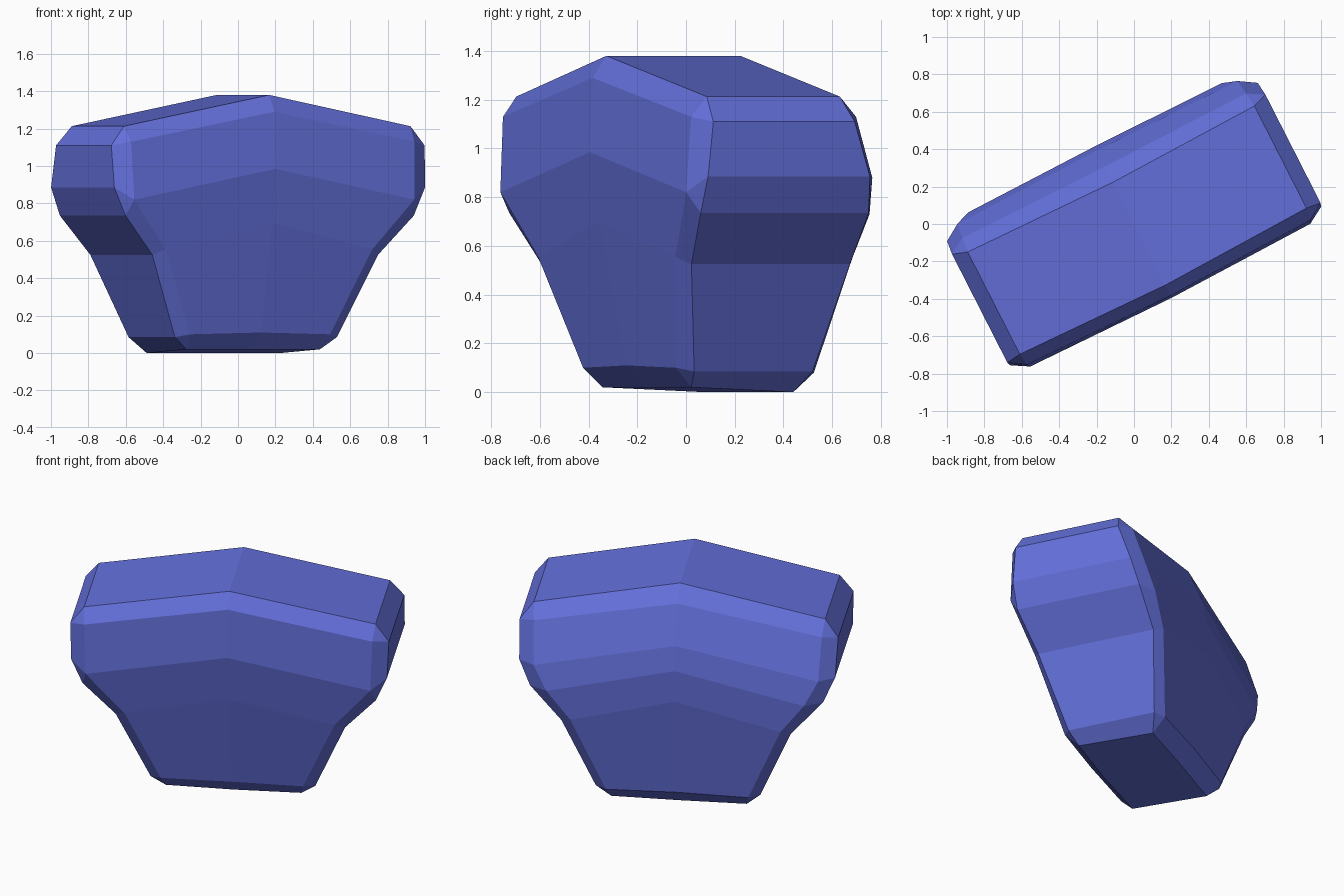
import bpy, bmesh, math
from mathutils import Matrix

if "Cube" in bpy.data.objects:
    bpy.data.objects.remove(bpy.data.objects["Cube"])

# Half-profile rows from bottom to top:
# end edge (half length, z, front depth, back depth),
# front face corner (half length, z, depth), front ridge (z, depth),
# back face corner (half length, z, depth), back ridge (z, depth)
ROWS = [
    ((.486, .085, -.21, .335), (.42, .10, -.26), (.11, -.275), (.42, .08, .375), (.09, .38)),
    ((.677, .525, -.32, .41), (.62, .555, -.365), (.70, -.40), (.62, .55, .45), (.71, .46)),
    ((.865, .735, -.373, .40), (.84, .82, -.427), (.985, -.443), (.76, .73, .458), (.91, .465)),
    ((.932, .885, -.373, .372), (.84, .82, -.427), (.985, -.443), (.84, .88, .43), (1.06, .44)),
    ((.94, 1.11, -.353, .298), (.85, 1.13, -.41), (1.29, -.43), (.85, 1.13, .35), (1.29, .345)),
]


def row_points(row):
    """Ring of ten points around the block, mirrored left to right."""
    (eu, ez, ef, eb), (fu, fz, fv), (fmz, fmv), (bu, bz, bv), (bmz, bmv) = row
    return [(-eu, ef, ez), (-fu, fv, fz), (0, fmv, fmz), (fu, fv, fz), (eu, ef, ez),
            (eu, eb, ez), (bu, bv, bz), (0, bmv, bmz), (-bu, bv, bz), (-eu, eb, ez)]


def cap_row(u, zf, zb, vf, vb, mid_zf, mid_zb, mid_vf, mid_vb):
    """Cap ring where the end and face corners meet in one point."""
    f, b = (u, vf, zf), (u, vb, zb)
    fl, bl = (-u, vf, zf), (-u, vb, zb)
    return [fl, fl, (0, mid_vf, mid_zf), f, f, b, b, (0, mid_vb, mid_zb), bl, bl]


rings = [cap_row(.40, .02, 0, -.18, .29, .02, 0, -.19, .295)]
rings += [row_points(r) for r in ROWS]
rings.append(cap_row(.86, 1.213, 1.213, -.343, .27, 1.38, 1.38, -.367, .25))

bm = bmesh.new()
cache = {}


def vert(p):
    key = tuple(round(c, 4) for c in p)
    if key not in cache:
        cache[key] = bm.verts.new(p)
    return cache[key]


def face(points):
    vs = list(dict.fromkeys(vert(p) for p in points))
    if len(vs) > 2:
        bm.faces.new(vs)


# Sides
for low, high in zip(rings, rings[1:]):
    for i in range(10):
        j = (i + 1) % 10
        face([low[i], low[j], high[j], high[i]])

# Ridged top and underside, each folded along the middle
t, b = rings[-1], rings[0]
face([t[0], t[2], t[7], t[9]])
face([t[2], t[4], t[5], t[7]])
face([b[9], b[7], b[2], b[0]])
face([b[7], b[5], b[4], b[2]])

bmesh.ops.recalc_face_normals(bm, faces=bm.faces[:])
bm.transform(Matrix.Rotation(math.radians(27), 4, 'Z'))
mesh = bpy.data.meshes.new("faceted_block")
bm.to_mesh(mesh)
bm.free()

# Single blue colour
blue = bpy.data.materials.new("blue")
blue.diffuse_color = (.125, .16, .70, 1)
blue.use_nodes = True
blue.node_tree.nodes["Principled BSDF"].inputs["Base Color"].default_value = blue.diffuse_color
mesh.materials.append(blue)
block = bpy.data.objects.new("faceted_block", mesh)
bpy.context.collection.objects.link(block)
